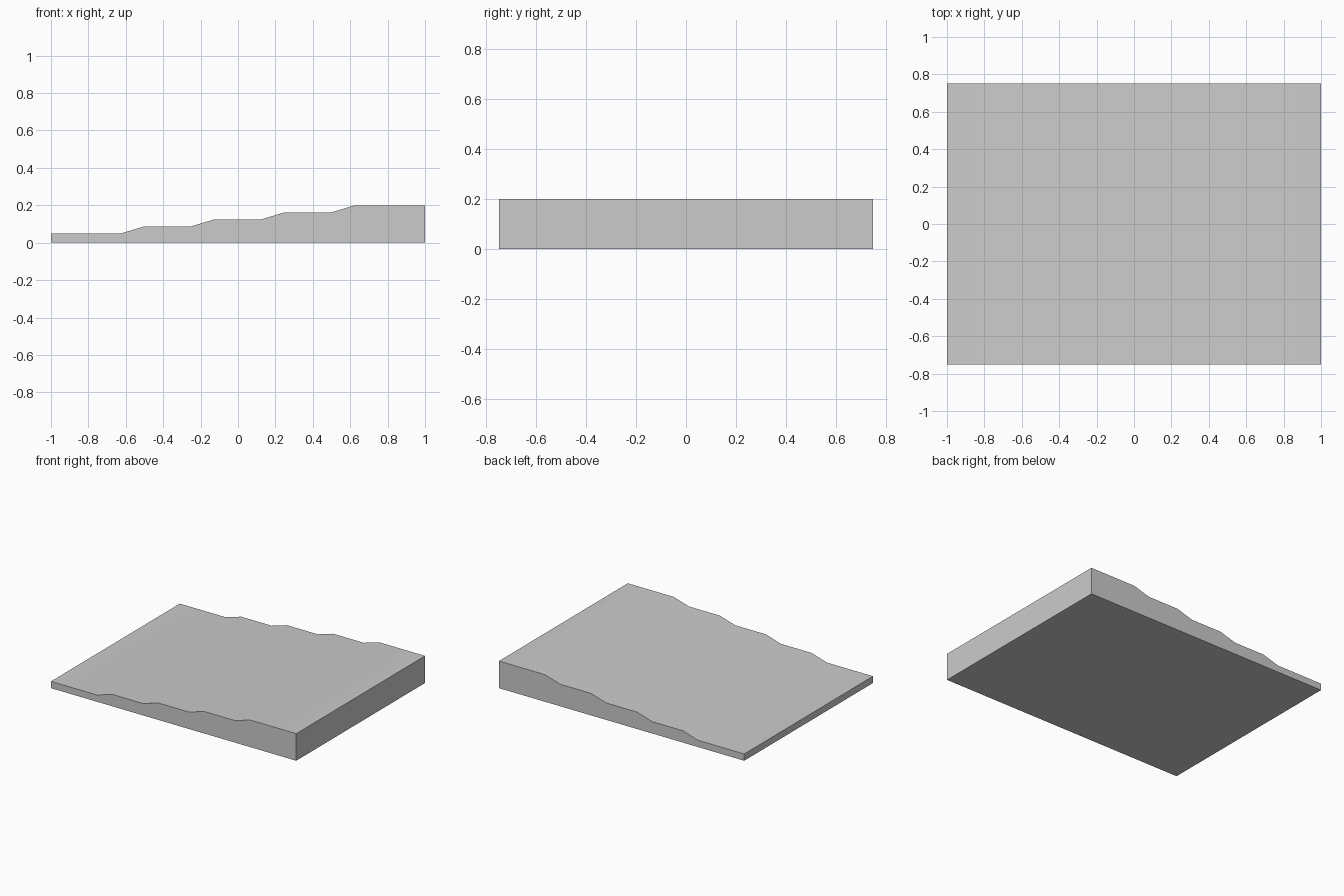
import bpy
import bmesh

cube = bpy.data.objects.get("Cube")
if cube:
    bpy.data.objects.remove(cube, do_unlink=True)

# Plain grey material
grey = bpy.data.materials.new("plain grey")
grey.use_nodes = True
colour = (0.6, 0.6, 0.6, 1)
grey.diffuse_color = colour
grey.node_tree.nodes["Principled BSDF"].inputs["Base Color"].default_value = colour

# Stepped side profile: four short ramps joining five flat treads
HALF_DEPTH, PERIOD, RAMP, RISE = 0.75, 0.375, 0.125, 0.0375
profile = [(-1, 0), (-1, 0.05)]
for i in range(4):
    x, z = -0.625 + i * PERIOD, 0.05 + i * RISE
    profile += [(x, z), (x + RAMP, z + RISE)]
profile += [(1, 0.2), (1, 0)]

# Extrude the profile from front to back
bm = bmesh.new()
side = bm.faces.new([bm.verts.new((x, -HALF_DEPTH, z)) for x, z in profile])
extruded = bmesh.ops.extrude_face_region(bm, geom=[side], use_keep_orig=True)
back = [g for g in extruded["geom"] if isinstance(g, bmesh.types.BMVert)]
bmesh.ops.translate(bm, verts=back, vec=(0, 2 * HALF_DEPTH, 0))
bmesh.ops.recalc_face_normals(bm, faces=bm.faces)

mesh = bpy.data.meshes.new("stepped_slab")
bm.to_mesh(mesh)
bm.free()
mesh.materials.append(grey)
slab = bpy.data.objects.new("stepped_slab", mesh)
bpy.context.collection.objects.link(slab)

# Soft shading over the ramps, crisp outer edges
bpy.ops.object.select_all(action="DESELECT")
slab.select_set(True)
bpy.context.view_layer.objects.active = slab
bpy.ops.object.shade_smooth_by_angle(angle=0.52)
